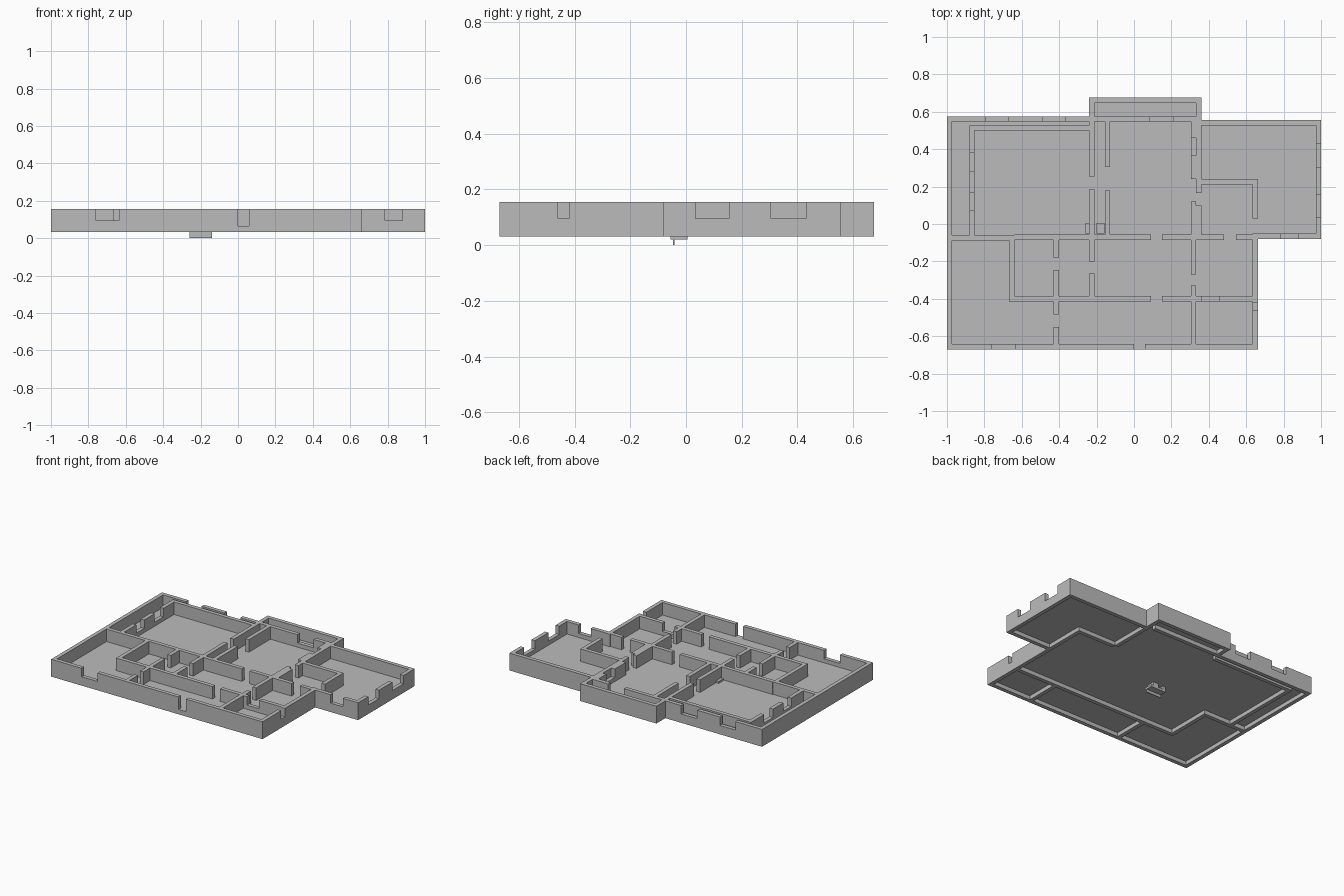
import bpy
import bmesh
from mathutils import Matrix, Vector

cube = bpy.data.objects.get("Cube")
if cube:
    bpy.data.objects.remove(cube, do_unlink=True)

# One plain plaster colour for the whole plan
plaster = bpy.data.materials.new("plaster_grey")
plaster.use_nodes = True
GREY = (0.5, 0.5, 0.5, 1)
plaster.diffuse_color = GREY
plaster.node_tree.nodes["Principled BSDF"].inputs["Base Color"].default_value = GREY

BASE, FLOOR, SILL, TOP = 0.032, 0.066, 0.095, 0.155
THICK = 0.028


def add_box(bm, low, high):
    low, high = Vector(low), Vector(high)
    place = Matrix.Translation((low + high) / 2) @ Matrix.Diagonal((*(high - low), 1))
    bmesh.ops.create_cube(bm, size=1, matrix=place)


def finish(name, bm):
    mesh = bpy.data.meshes.new(name)
    bm.to_mesh(mesh)
    bm.free()
    mesh.materials.append(plaster)
    bpy.context.collection.objects.link(bpy.data.objects.new(name, mesh))


def box(name, low, high):
    bm = bmesh.new()
    add_box(bm, low, high)
    finish(name, bm)


def wall(name, axis, line, start, end, bottom=FLOOR, windows=(), doors=()):
    """Straight wall along an axis, its low side at `line`, with openings cut from the top."""
    bm = bmesh.new()

    def part(a, b, top):
        if b - a < 0.001 or top - bottom < 0.001:
            return
        if axis == "x":
            add_box(bm, (a, line, bottom), (b, line + THICK, top))
        else:
            add_box(bm, (line, a, bottom), (line + THICK, b, top))

    gaps = [(a, b, SILL) for a, b in windows] + [(a, b, FLOOR) for a, b in doors]
    cursor = start
    for a, b, height in sorted(gaps):
        part(cursor, a, TOP)
        part(a, b, height)
        cursor = b
    part(cursor, end, TOP)
    finish(name, bm)


# Outer walls, reaching below the floor
wall("front_wall", "x", -0.67, -1, 0.662, BASE, [(-0.76, -0.635)], [(0, 0.06)])
wall("right_outer_wall", "y", -1, -0.642, 0.547, BASE)
wall("back_wall", "x", 0.547, -1, -0.24, BASE, [(-0.79, -0.67), (-0.49, -0.365)])
wall("bay_back_wall", "x", 0.647, -0.24, 0.36, BASE)
wall("bay_right_wall", "y", -0.24, 0.547, 0.647, BASE)
wall("bay_left_wall", "y", 0.332, 0.24, 0.647, BASE)
wall("side_room_back_wall", "x", 0.527, 0.36, 1, BASE)
wall("side_room_outer_wall", "y", 0.972, -0.052, 0.527, BASE, [(0.035, 0.155), (0.305, 0.43)])
wall("side_room_front_wall", "x", -0.08, 0.662, 1, BASE, [(0.785, 0.88)])
wall("left_outer_wall", "y", 0.634, -0.642, 0.212, BASE, [(-0.46, -0.42)], [(-0.05, 0.03)])

# House perimeter inside the porches
wall("house_right_wall", "y", -0.88, -0.06, 0.499, BASE, [(0.075, 0.165), (0.28, 0.38)])
wall("house_back_wall", "x", 0.499, -0.88, -0.24, BASE)
wall("bay_inner_wall", "x", 0.547, -0.212, 0.304, BASE, [(0.085, 0.21)])
wall("house_step_wall", "x", -0.088, -0.972, -0.64, BASE)
wall("hall_right_wall", "y", -0.668, -0.414, -0.088, BASE)
wall("house_front_wall", "x", -0.414, -0.64, 0.634, BASE, [(0.36, 0.455)], [(0.09, 0.15)])
wall("niche_back_wall", "x", 0.212, 0.36, 0.662, BASE)
wall("porch_right_divider", "y", -0.43, -0.642, -0.414, BASE, doors=[(-0.55, -0.485)])
wall("porch_left_divider", "y", 0.304, -0.642, -0.414, BASE)

# Interior partitions
wall("corridor_wall", "x", -0.085, -0.64, 0.634, doors=[(0.09, 0.15), (0.48, 0.545)])
wall("hall_partition", "y", -0.43, -0.386, -0.085, doors=[(-0.245, -0.18)])
wall("middle_partition", "y", -0.24, -0.386, 0.547, doors=[(-0.265, -0.2), (0.185, 0.255)])
wall("closet_partition", "y", -0.156, -0.057, 0.547, doors=[(0.18, 0.305)])
wall("left_partition", "y", 0.304, -0.386, 0.575, windows=[(0.365, 0.46)],
     doors=[(-0.33, -0.27), (0.12, 0.24)])
wall("niche_stub", "y", 0.332, 0.165, 0.24)
wall("niche_partition", "y", 0.332, -0.057, 0.1)

# Floors, fitted between the outer walls
for name, x0, x1, y0, y1 in (
    ("main_floor", -0.98, 0.65, -0.65, 0.22),
    ("back_room_floor", -0.98, 0.34, 0.22, 0.555),
    ("bay_floor", -0.22, 0.34, 0.555, 0.655),
    ("side_room_floor", 0.65, 0.98, -0.06, 0.22),
    ("side_room_back_floor", 0.34, 0.98, 0.22, 0.535),
):
    box(name, (x0, y0, FLOOR - 0.006), (x1, y1, FLOOR))

# Small fixture passing through the floor
box("fixture_body", (-0.26, -0.055, 0.02), (-0.14, 0.005, 0.035))
box("fixture_plate", (-0.26, -0.047, 0), (-0.14, -0.042, 0.02))
box("fixture_post", (-0.2, -0.05, 0.035), (-0.158, 0.005, 0.08))
box("fixture_side_post", (-0.26, -0.05, 0.035), (-0.24, 0.005, 0.08))
